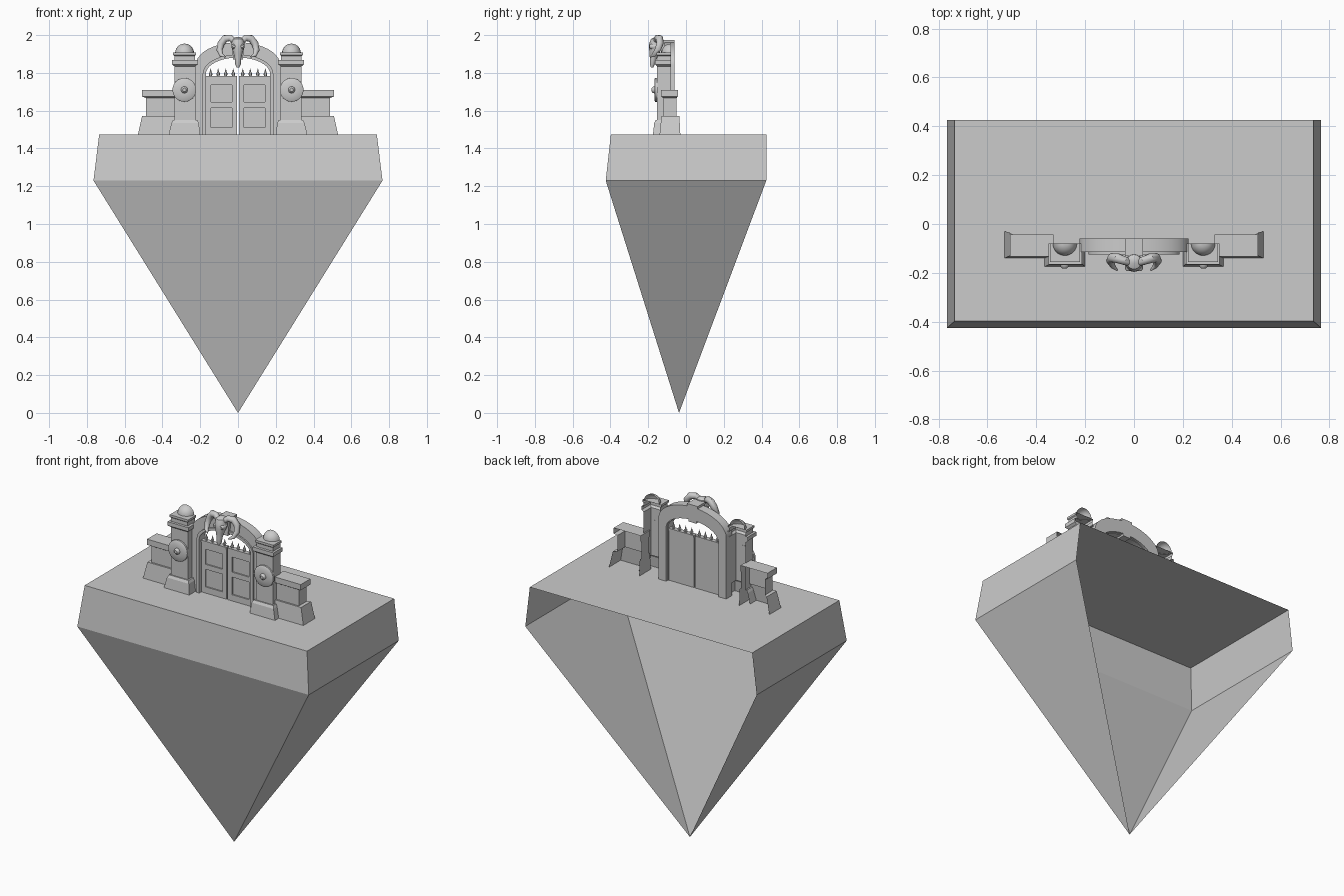
import bpy, bmesh
from math import sin, cos, pi
from mathutils import Vector

if "Cube" in bpy.data.objects:
    bpy.data.objects.remove(bpy.data.objects["Cube"], do_unlink=True)

stone = bpy.data.materials.new("grey_stone")
stone.use_nodes = True
GREY = (0.6, 0.6, 0.6, 1)
stone.diffuse_color = GREY
stone.node_tree.nodes["Principled BSDF"].inputs["Base Color"].default_value = GREY
GROUND = 1.473


def finish(bm, name, smooth=False):
    bmesh.ops.remove_doubles(bm, verts=bm.verts, dist=0.0001)
    bmesh.ops.recalc_face_normals(bm, faces=bm.faces)
    mesh = bpy.data.meshes.new(name)
    bm.to_mesh(mesh)
    bm.free()
    obj = bpy.data.objects.new(name, mesh)
    bpy.context.collection.objects.link(obj)
    mesh.materials.append(stone)
    if smooth:
        bpy.ops.object.select_all(action="DESELECT")
        obj.select_set(True)
        bpy.context.view_layer.objects.active = obj
        bpy.ops.object.shade_smooth_by_angle(angle=0.7)
    return obj


def shell(name, sections, side=1):
    """Stepped block without a back; sections are (z, x0, x1, front, back)."""
    bm = bmesh.new()
    rows = [[bm.verts.new((side * x, y, z)) for x, y in ((a, b), (a, f), (c, f), (c, b))]
            for z, a, c, f, b in sections]
    for low, high in zip(rows, rows[1:]):
        for i in range(3):
            bm.faces.new((low[i], low[i + 1], high[i + 1], high[i]))
    bm.faces.new(rows[-1])
    return finish(bm, name)


def add_box(bm, x0, x1, y0, y1, z0, z1):
    new = bmesh.ops.create_cube(bm, size=1)["verts"]
    for v in new:
        v.co = ((x0 + x1) / 2 + v.co.x * (x1 - x0),
                (y0 + y1) / 2 + v.co.y * (y1 - y0),
                (z0 + z1) / 2 + v.co.z * (z1 - z0))


def loft(name, rings, side=1, n=12):
    """Skin of closed rings; each is (centre, u axis, v axis)."""
    bm = bmesh.new()
    rows = []
    for c, u, w in rings:
        pts = [Vector(c) + Vector(u) * cos(2 * pi * i / n) + Vector(w) * sin(2 * pi * i / n)
               for i in range(n)]
        rows.append([bm.verts.new((side * p.x, p.y, p.z)) for p in pts])
    for a, b in zip(rows, rows[1:]):
        for i in range(n):
            j = (i + 1) % n
            bm.faces.new((a[i], a[j], b[j], b[i]))
    bm.faces.new(rows[0])
    bm.faces.new(rows[-1])
    return finish(bm, name, True)


def arch(name, outer, inner, y0, y1, steps=20):
    """Legs and elliptical head; outer and inner are (half width, spring, rise)."""
    def outline(w, spring, rise):
        arc = [(w * cos(pi * i / steps), spring + rise * sin(pi * i / steps))
               for i in range(steps + 1)]
        return [(w, GROUND)] + arc + [(-w, GROUND)]
    bm = bmesh.new()
    loops = [[bm.verts.new((x, y, z)) for x, z in outline(*o)]
             for o, y in ((outer, y0), (outer, y1), (inner, y1), (inner, y0))]
    for k in range(4):
        a, b = loops[k], loops[(k + 1) % 4]
        for i in range(len(a) - 1):
            bm.faces.new((a[i], a[i + 1], b[i + 1], b[i]))
    return finish(bm, name, True)


# Open-backed slab of ground
shell("ground_slab", [(1.23, -0.765, 0.765, -0.425, 0.425),
                      (GROUND, -0.735, 0.735, -0.398, 0.425)])

# Pointed underside, open at the back
bm = bmesh.new()
rim = [bm.verts.new((x, y, 1.23)) for x, y in
       ((-0.765, 0.425), (-0.765, -0.425), (0.765, -0.425), (0.765, 0.425))]
tip = bm.verts.new((0, -0.037, 0))
for a, b in zip(rim, rim[1:]):
    bm.faces.new((a, b, tip))
finish(bm, "pointed_underside")

for side, word in ((1, "left"), (-1, "right")):
    # Low side wall
    shell(word + "_side_wall", [
        (GROUND, 0.33, 0.53, -0.14, -0.03), (1.571, 0.33, 0.508, -0.13, -0.035),
        (1.571, 0.33, 0.487, -0.12, -0.05), (1.667, 0.33, 0.487, -0.12, -0.05),
        (1.675, 0.33, 0.508, -0.133, -0.043), (1.709, 0.33, 0.508, -0.133, -0.043)], side)

    # Gate pillar
    shell(word + "_pillar", [
        (GROUND, 0.2, 0.367, -0.175, -0.08), (1.535, 0.208, 0.352, -0.168, -0.08),
        (1.55, 0.215, 0.345, -0.16, -0.08), (1.55, 0.225, 0.337, -0.153, -0.08),
        (1.835, 0.225, 0.337, -0.153, -0.08), (1.845, 0.213, 0.35, -0.165, -0.08),
        (1.868, 0.213, 0.35, -0.165, -0.08), (1.868, 0.228, 0.337, -0.15, -0.08),
        (1.89, 0.228, 0.337, -0.15, -0.08), (1.895, 0.222, 0.343, -0.155, -0.08),
        (1.908, 0.222, 0.343, -0.155, -0.08)], side)

    # Half dome on the pillar
    bm = bmesh.new()
    bmesh.ops.create_uvsphere(bm, u_segments=20, v_segments=12, radius=0.05)
    for axis in ((0, 1, 0), (0, 0, -1)):
        bmesh.ops.bisect_plane(bm, geom=bm.verts[:] + bm.edges[:] + bm.faces[:],
                               plane_co=(0, 0, 0), plane_no=axis, clear_outer=True)
    bmesh.ops.translate(bm, verts=bm.verts, vec=(side * 0.283, -0.08, 1.905))
    finish(bm, word + "_dome", True)

    # Round shield with a knob
    profile = [(0.063, -0.15), (0.063, -0.163), (0.056, -0.168), (0.018, -0.168),
               (0.016, -0.176), (0.009, -0.182)]
    loft(word + "_shield", [((0.284, y, 1.71), (r, 0, 0), (0, 0, r)) for r, y in profile],
         side, 24)

    # Door leaf with rails, stiles and a row of spikes
    xa, xb = sorted((side * 0.004, side * 0.172))
    bm = bmesh.new()
    add_box(bm, xa, xb, -0.095, -0.08, GROUND, 1.78)
    for z0, z1 in ((GROUND, 1.51), (1.615, 1.645), (1.735, 1.78)):
        add_box(bm, xa, xb, -0.103, -0.094, z0, z1)
    for x in (xa, xb - 0.028):
        add_box(bm, x, x + 0.028, -0.103, -0.094, GROUND, 1.78)
    add_box(bm, xa, xb, -0.107, -0.078, 1.772, 1.784)
    finish(bm, word + "_door")
    for i in range(4):
        x = 0.025 + i * 0.04
        loft(word + "_spike", [((x, -0.09, z), (r, 0, 0), (0, r, 0)) for z, r in
                               ((1.78, 0.006), (1.795, 0.01), (1.805, 0.005), (1.822, 0.001))],
             side, 6)

    # Curled horn
    path = [Vector(p) for p in ((0.015, -0.16, 1.965), (0.04, -0.15, 1.985),
                                (0.068, -0.14, 1.982), (0.09, -0.138, 1.955),
                                (0.098, -0.15, 1.92), (0.087, -0.172, 1.893),
                                (0.068, -0.19, 1.885))]
    radii = (0.014, 0.018, 0.02, 0.019, 0.016, 0.011, 0.003)
    rings = []
    for i, (p, r) in enumerate(zip(path, radii)):
        along = (path[min(i + 1, 6)] - path[max(i - 1, 0)]).normalized()
        u = along.cross(Vector((0, 1, 0.3))).normalized()
        rings.append((p, u * r, along.cross(u) * r))
    loft(word + "_horn", rings, side)

    # Cheek bone beside the eye
    loft(word + "_cheek", [((0.022, y, 1.94), (r, 0, 0), (0, 0, r)) for y, r in
                           ((-0.15, 0.014), (-0.185, 0.014), (-0.193, 0.007))], side, 8)

# Arch with a raised inner lip and a keystone
arch("gate_arch", (0.224, 1.84, 0.122), (0.174, 1.795, 0.09), -0.115, -0.06)
arch("arch_lip", (0.187, 1.795, 0.102), (0.17, 1.795, 0.086), -0.124, -0.075)
bm = bmesh.new()
add_box(bm, -0.036, 0.036, -0.132, -0.06, 1.87, 1.975)
for v in bm.verts:
    if v.co.z < 1.9:
        v.co.x *= 0.7
finish(bm, "keystone")

# Animal skull hung on the keystone
skull = [(1.99, -0.15, 0.012, 0.012), (1.98, -0.155, 0.03, 0.03), (1.955, -0.158, 0.035, 0.037),
         (1.93, -0.162, 0.033, 0.034), (1.905, -0.167, 0.024, 0.026),
         (1.87, -0.174, 0.016, 0.017), (1.845, -0.178, 0.015, 0.013), (1.828, -0.18, 0.006, 0.006)]
loft("skull", [((0, y, z), (a, 0, 0), (0, b, 0)) for z, y, a, b in skull], n=16)
